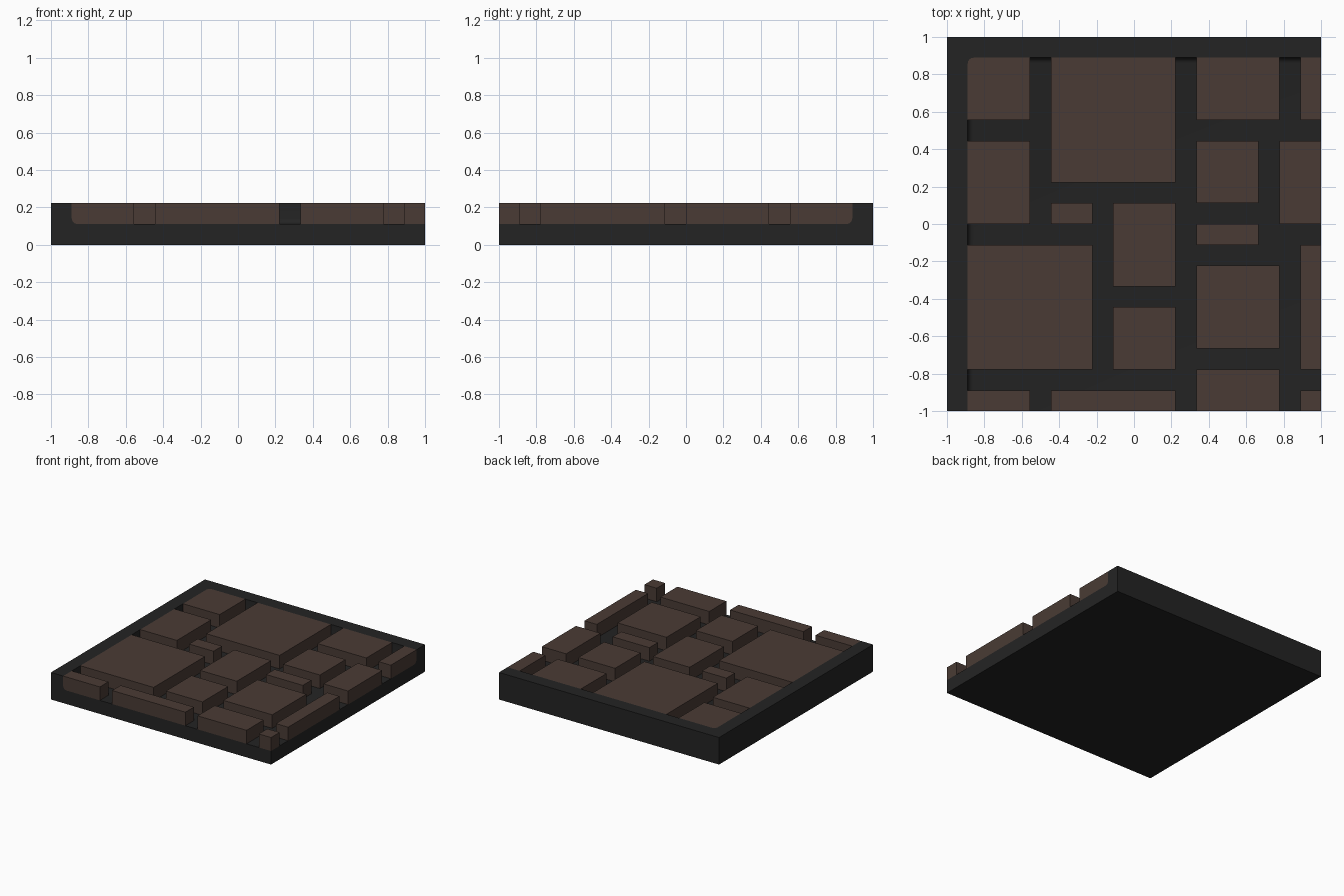
import bpy, bmesh
from mathutils import Vector

cube = bpy.data.objects.get("Cube")
if cube:
    bpy.data.objects.remove(cube, do_unlink=True)

U = 1 / 9          # layout unit: the slab is 18 x 18 units
TOP, FLOOR = 0.222, 0.111
FILLET = 0.03


def material(name, rgb):
    m = bpy.data.materials.new(name)
    m.use_nodes = True
    m.diffuse_color = (*rgb, 1)
    bsdf = next(n for n in m.node_tree.nodes if n.type == 'BSDF_PRINCIPLED')
    bsdf.inputs["Base Color"].default_value = (*rgb, 1)
    bsdf.inputs["Roughness"].default_value = 0.9
    return m


def box(name, lo, hi, mat=None):
    lo, hi = Vector(lo), Vector(hi)
    bm = bmesh.new()
    bmesh.ops.create_cube(bm, size=1)
    for v in bm.verts:
        v.co = Vector((lo + hi) / 2) + v.co * (hi - lo)
    me = bpy.data.meshes.new(name)
    bm.to_mesh(me)
    bm.free()
    ob = bpy.data.objects.new(name, me)
    bpy.context.collection.objects.link(ob)
    if mat:
        me.materials.append(mat)
    return ob


def trim(ob, cutter, operation):
    mod = ob.modifiers.new("Trim", 'BOOLEAN')
    mod.object, mod.operation, mod.solver = cutter, operation, 'EXACT'
    bpy.ops.object.select_all(action='DESELECT')
    bpy.context.view_layer.objects.active = ob
    ob.select_set(True)
    bpy.ops.object.modifier_apply(modifier=mod.name)
    bpy.ops.object.shade_smooth_by_angle(angle=0.6)


mortar = material("dark mortar", (0.0172, 0.0172, 0.0172))
brown = material("brown stone", (0.068, 0.044, 0.035))

# Recess shape, rounded along the floor at the left and back rims and in their corner
recess = box("recess_cutter", (-1 + U, -1.2, FLOOR), (1.2, 1 - U, 0.5))
recess.hide_render = True
bm = bmesh.new()
bm.from_mesh(recess.data)


def on_planes(e):
    tests = (lambda c: abs(c.x + 1 - U) < 1e-4,
             lambda c: abs(c.y - 1 + U) < 1e-4,
             lambda c: abs(c.z - FLOOR) < 1e-4)
    return sum(all(t(v.co) for v in e.verts) for t in tests) == 2


bmesh.ops.bevel(bm, geom=[e for e in bm.edges if on_planes(e)], offset=FILLET,
                segments=4, profile=0.5, affect='EDGES')
bm.to_mesh(recess.data)
bm.free()

# Slab with a raised rim along two sides
tray = box("mortar_tray", (-1, -1, 0), (1, 1, TOP), mortar)
trim(tray, recess, 'DIFFERENCE')

# Paving stones in layout units: x start, x end, y start, y end
STONES = [
    (1, 4, 14, 17), (5, 11, 11, 17), (12, 16, 14, 17), (17, 18, 14, 17),
    (1, 4, 9, 13), (5, 7, 9, 10), (8, 11, 6, 10), (12, 15, 10, 13),
    (16, 18, 9, 13), (12, 15, 8, 9), (1, 7, 2, 8), (12, 16, 3, 7),
    (8, 11, 2, 5), (17, 18, 2, 8), (12, 16, 0, 2), (1, 4, 0, 1),
    (5, 11, 0, 1), (17, 18, 0, 1),
]
for i, (x0, x1, y0, y1) in enumerate(STONES, 1):
    # Stones reach into the rim and floor, then are trimmed to the recess
    x0 -= 0.5 * (x0 == 1)
    y1 += 0.5 * (y1 == 17)
    stone = box(f"paving_stone_{i:02d}", (x0 * U - 1, y0 * U - 1, 0.05),
                (x1 * U - 1, y1 * U - 1, TOP), brown)
    trim(stone, recess, 'INTERSECT')

bpy.data.objects.remove(recess, do_unlink=True)
